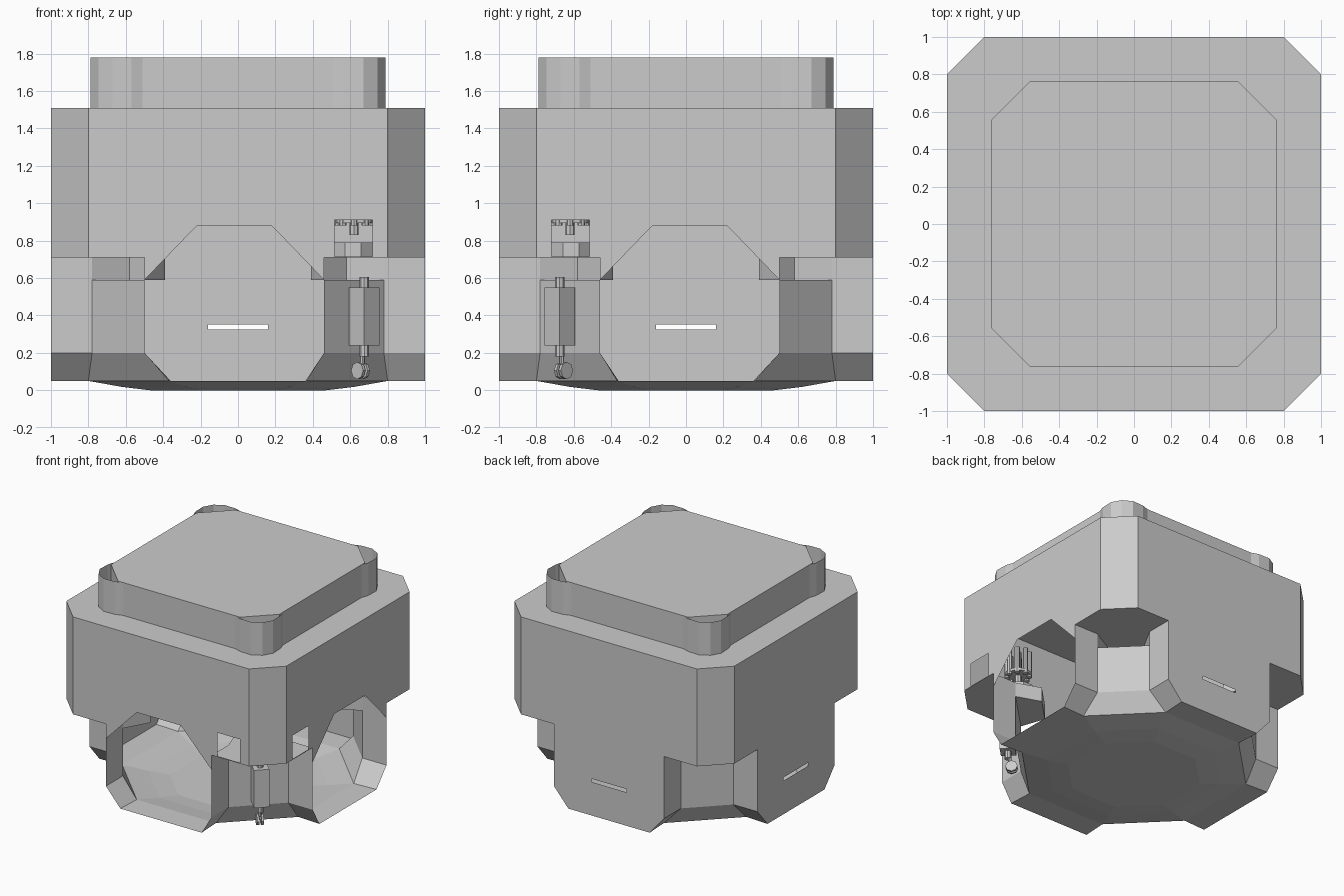
import bpy, bmesh
from math import pi, cos, sin
from mathutils import Matrix, Vector

if "Cube" in bpy.data.objects:
    bpy.data.objects.remove(bpy.data.objects["Cube"])


def make_object(name, bm):
    mesh = bpy.data.meshes.new(name)
    bm.to_mesh(mesh)
    bm.free()
    ob = bpy.data.objects.new(name, mesh)
    bpy.context.collection.objects.link(ob)
    return ob


def poly(bm, pts):
    return bm.faces.new([bm.verts.new(p) for p in pts])


def wall(bm, loops, angle):
    """Flat wall on y=-1 from (u, z) loops (outline, then holes), turned about z."""
    rot = Matrix.Rotation(angle, 4, 'Z')
    edges = []
    for loop in loops:
        vs = [bm.verts.new(rot @ Vector((u, -1, z))) for u, z in loop]
        edges += [bm.edges.new((vs[i - 1], vs[i])) for i in range(len(vs))]
    bmesh.ops.triangle_fill(bm, edges=edges, use_beauty=True,
                            normal=rot.to_3x3() @ Vector((0, -1, 0)))


def rect(u0, u1, z0, z1):
    return [(u0, z0), (u1, z0), (u1, z1), (u0, z1)]


def octagon(r, c, z):
    pts = [(r, -c), (r, c), (c, r), (-c, r), (-r, c), (-r, -c), (-c, -r), (c, -r)]
    return [(x, y, z) for x, y in pts]


def prism(bm, lo, hi, top=True):
    n = len(lo)
    for i in range(n):
        poly(bm, [lo[i - 1], lo[i], hi[i], hi[i - 1]])
    if top:
        poly(bm, hi)


def cylinder(bm, x, y, z0, z1, r, n=8, turn=0):
    m = Matrix.Translation((x, y, (z0 + z1) / 2)) @ Matrix.Rotation(turn, 4, 'Z')
    bmesh.ops.create_cone(bm, cap_ends=True, segments=n, radius1=r, radius2=r,
                          depth=z1 - z0, matrix=m)


# ---- hollow body shell -------------------------------------------------
bm = bmesh.new()
top, eave, ledge, knee, sill = 1.51, .71, .59, .2, .05

# front and right walls: arched opening and a small corner window
arch = [(-.8, top), (.8, top), (.8, eave), (.46, eave), (.46, ledge), (.18, .88),
        (-.22, .88), (-.5, ledge), (-.5, eave), (-.8, eave)]
window = rect(.515, .72, eave + .005, .91)
wall(bm, [arch, window], 0)
wall(bm, [[(-u, z) for u, z in loop] for loop in (arch, window)], pi / 2)

# back and left walls: full height with a slot
half = [(.8, top), (.8, eave), (.5, eave), (.5, ledge), (.5, knee), (.37, sill)]
full = half + [(-u, z) for u, z in reversed(half)]
for angle in (pi, -pi / 2):
    wall(bm, [full, rect(-.16, .16, .325, .352)], angle)

# notched corners: flared foot, upright wall, deeper recess, ceiling, chamfer
for sx in (1, -1):
    for sy in (1, -1):
        a = .46 if (sx, sy) == (1, -1) else .5

        def at(pts, z):
            return [(x * sx, y * sy, z) for x, y in pts]
        foot = [(1, .37), (.8, .36), (.36, .8), (.37, 1)]
        notch = [(1, a), (.78, a), (a, .78), (a, 1)]
        recess = [(1, a), (.78, a), (.58, .39), (.39, .58), (a, .78), (a, 1)]
        for p, z0, q, z1 in ((foot, sill, notch, knee), (notch, knee, notch, ledge),
                             (recess, ledge, recess, eave)):
            lo, hi = at(p, z0), at(q, z1)
            for i in range(len(lo) - 1):
                poly(bm, [lo[i], lo[i + 1], hi[i + 1], hi[i]])
        poly(bm, at(recess[1:5], ledge))
        poly(bm, at(recess + [(.8, 1), (1, .8)], eave))
        c = [(1, .8), (.8, 1)]
        poly(bm, at(c, eave) + at(c[::-1], top))

# top deck, floor arms and shallow faceted bowl underneath
poly(bm, octagon(1, .8, top))
for k in range(4):
    r = Matrix.Rotation(k * pi / 2, 4, 'Z')
    poly(bm, [r @ Vector(p) for p in ((.37, 1, sill), (.36, .8, sill),
                                      (-.36, .8, sill), (-.37, 1, sill))])
prism(bm, octagon(.8, .36, sill), octagon(.62, .28, .018), top=False)
prism(bm, octagon(.62, .28, .018), octagon(.47, .21, 0))
bmesh.ops.remove_doubles(bm, verts=bm.verts, dist=.0005)
bmesh.ops.recalc_face_normals(bm, faces=bm.faces)
deck = max(bm.faces, key=lambda f: f.calc_center_median().z)
if deck.normal.z < 0:
    bmesh.ops.reverse_faces(bm, faces=bm.faces)
make_object("body_shell", bm)

# ---- lid ---------------------------------------------------------------
bm = bmesh.new()
prism(bm, octagon(.765, .555, top), octagon(.765, .555, 1.78))
bmesh.ops.remove_doubles(bm, verts=bm.verts, dist=.0005)
make_object("lid", bm)

# open curved guards around the lid corners
bm = bmesh.new()
arc = [(.51, -.765), (.57, -.785), (.67, -.788), (.745, -.745),
       (.788, -.67), (.785, -.57), (.765, -.51)]
for k in range(4):
    r = Matrix.Rotation(k * pi / 2, 4, 'Z')
    for p, q in zip(arc, arc[1:]):
        poly(bm, [r @ Vector(v) for v in ((*p, top), (*q, top), (*q, 1.78), (*p, 1.78))])
bmesh.ops.remove_doubles(bm, verts=bm.verts, dist=.0005)
make_object("lid_corner_guards", bm)

# ---- corner actuator in the front right notch --------------------------
cx, cy = .675, -.675
bm = bmesh.new()
cylinder(bm, cx, cy, .24, .55, .082, 4)
make_object("actuator_housing", bm)

bm = bmesh.new()
cylinder(bm, cx, cy, .55, .605, .026)
cylinder(bm, cx, cy, .18, .24, .026)
cylinder(bm, cx - .01, cy + .01, .14, .18, .014)
make_object("actuator_shaft", bm)

bm = bmesh.new()
for s in (-1, 1):
    m = (Matrix.Translation((.655 + s * .012, -.655 + s * .012, .105))
         @ Matrix.Rotation(-pi / 4, 4, 'Z') @ Matrix.Rotation(pi / 2, 4, 'X'))
    bmesh.ops.create_cone(bm, cap_ends=True, segments=8, radius1=.046, radius2=.046,
                          depth=.018, matrix=m)
make_object("actuator_foot", bm)

# socket and hanging rod bundle behind the corner windows
bm = bmesh.new()
cylinder(bm, .615, -.615, eave, .79, .112, 8, pi / 8)
make_object("rod_socket", bm)
bm = bmesh.new()
for i in range(8):
    t = i * pi / 4
    cylinder(bm, .62 + .085 * cos(t), -.62 + .085 * sin(t), .88, 1.1, .02)
cylinder(bm, .62, -.62, .83, 1.1, .025)
cylinder(bm, .62, -.62, .895, .915, .1, 12)
make_object("rod_bundle", bm)
